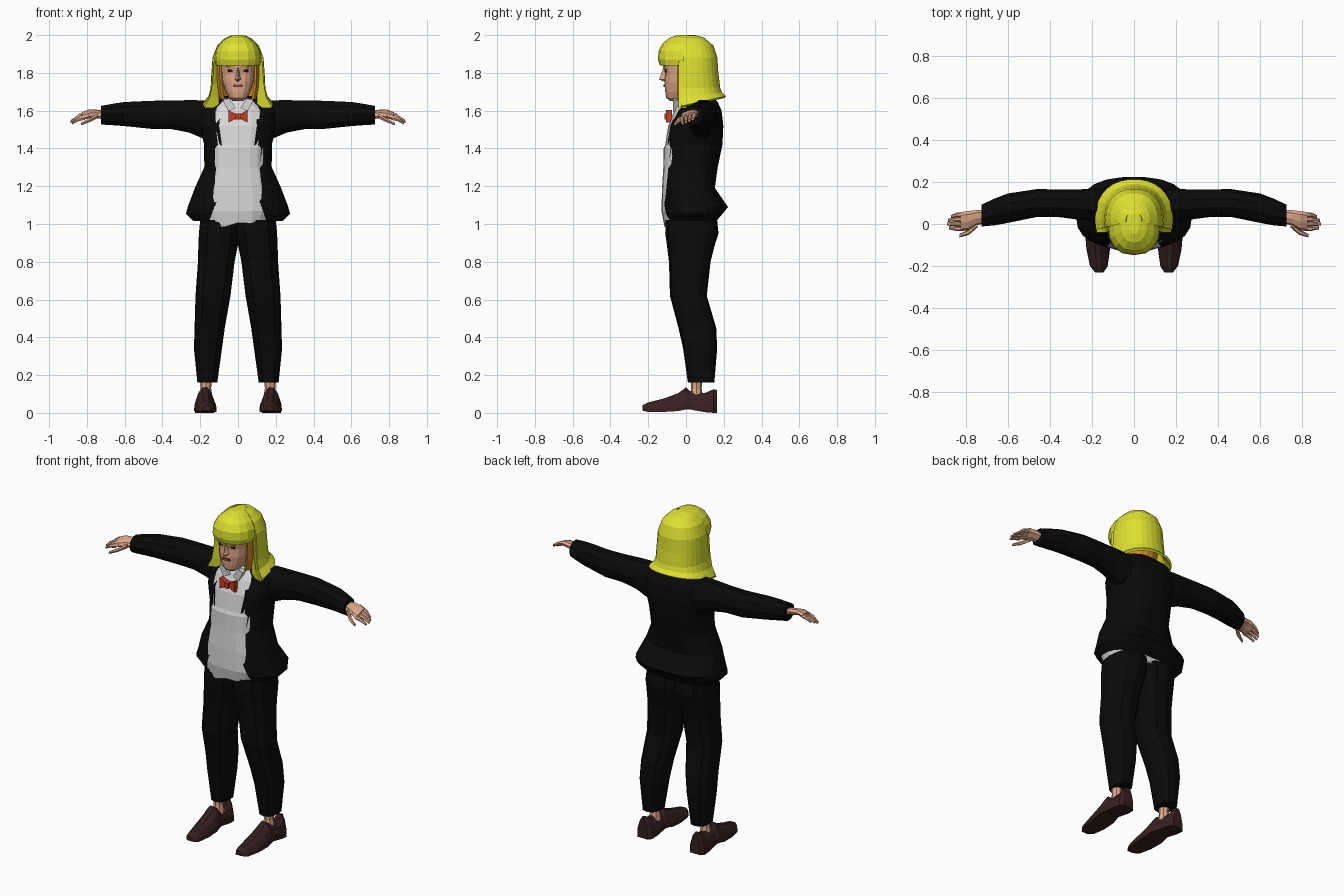
import bpy, bmesh, math
from mathutils import Vector


def material(name, rgb):
    m = bpy.data.materials.new(name)
    m.diffuse_color = (*rgb, 1)
    return m


BLACK = material("suit black", (0.003, 0.003, 0.003))
WHITE = material("shirt white", (0.68, 0.68, 0.68))
SKIN = material("skin", (0.73, 0.39, 0.25))
YELLOW = material("hair yellow", (0.72, 0.75, 0.03))
AMBER = material("under hair amber", (0.6, 0.25, 0.02))
BROWN = material("shoe brown", (0.038, 0.014, 0.015))
RED = material("bow red", (0.55, 0.045, 0.02))
LIP = material("lip", (0.25, 0.06, 0.04))
DARK = material("eye dark", (0.012, 0.008, 0.006))


def spow(v, e):
    return math.copysign(abs(v) ** e, v)


def oval(c, u, v, n=14, e=0.85, start=0.0, end=None):
    """Superellipse ring around c with half axes u and v; an arc if end is given."""
    c, u, v = Vector(c), Vector(u), Vector(v)
    count = n if end is None else n - 1
    span = 2 * math.pi if end is None else end - start
    return [c + u * spow(math.cos(start + span * i / count), e)
            + v * spow(math.sin(start + span * i / count), e) for i in range(n)]


def flat(z, rx, yf, yb, n=14, e=0.85, cx=0.0, **k):
    """Horizontal ring from its front and back limits."""
    return oval((cx, (yf + yb) / 2, z), (rx, 0, 0), (0, (yb - yf) / 2, 0), n, e, **k)


def loft(name, rings, mat, closed=True, mirror=False, thick=0.0):
    bm = bmesh.new()
    rows = [[bm.verts.new(p) for p in r] for r in rings]
    n = len(rows[0])
    for a, b in zip(rows, rows[1:]):
        for i in range(n if closed else n - 1):
            j = (i + 1) % n
            bm.faces.new((a[i], a[j], b[j], b[i]))
    if closed:
        bm.faces.new(rows[0])
        bm.faces.new(rows[-1])
    bmesh.ops.recalc_face_normals(bm, faces=bm.faces)
    me = bpy.data.meshes.new(name)
    bm.to_mesh(me)
    bm.free()
    me.materials.append(mat)
    ob = bpy.data.objects.new(name, me)
    bpy.context.collection.objects.link(ob)
    if mirror:
        ob.modifiers.new("mirror", "MIRROR").use_clip = False
    if thick:
        s = ob.modifiers.new("thickness", "SOLIDIFY")
        s.thickness, s.offset = thick, 0
    return ob


def tube(name, pts, mat, n=6, mirror=True):
    """Tapered limb along x: each point is (x, y, z, half depth, half height)."""
    return loft(name, [oval((x, y, z), (0, ry, 0), (0, 0, rz), n, 1) for x, y, z, ry, rz in pts],
                mat, mirror=mirror)


def plate(name, x, y, z, w, h, mat, mirror=False, d=0.008):
    r = [[Vector((x + sx * w / 2, yy, z + sz * h / 2)) for sx, sz in
          ((-1, -1), (1, -1), (1, 1), (-1, 1))] for yy in (y - d / 2, y + d / 2)]
    return loft(name, r, mat, mirror=mirror)


# Trousers: one leg, mirrored (z, inner x, outer x, front y, back y)
leg = [(0.16, .11, .215, .01, .15), (0.34, .085, .233, -.015, .165), (0.45, .07, .23, -.04, .16),
       (0.62, .04, .225, -.085, .11), (0.80, .018, .212, -.09, .13), (0.88, .002, .21, -.1, .15),
       (0.95, -.01, .207, -.11, .172), (1.02, -.01, .2, -.108, .165)]
loft("trousers", [flat(z, (b - a) / 2, f, k, 12, .8, (a + b) / 2) for z, a, b, f, k in leg],
     BLACK, mirror=True)

# Ankles and shoes
loft("ankle", [flat(z, r, .055 - r, .055 + r, 8, 1, .17) for z, r in ((.08, .035), (.13, .028), (.24, .035))],
     SKIN, mirror=True)
shoe = [(-.23, .165, .02, .012, .04), (-.2, .167, .042, .005, .055), (-.12, .17, .056, .005, .075),
        (-.04, .173, .06, .01, .105), (0, .175, .054, .018, .135), (.02, .175, .05, .018, .115),
        (.1, .177, .052, .004, .105), (.145, .178, .05, 0, .125), (.165, .178, .034, 0, .12)]
prof = ((-1, 0), (1, 0), (.95, .35), (.65, .75), (.25, 1), (-.25, 1), (-.65, .75), (-.95, .35))
loft("shoe", [[Vector((x + p * w, y, b + q * (t - b))) for p, q in prof] for y, x, w, b, t in shoe],
     BROWN, mirror=True)

# Jacket: shell open at the front (z, half width, front, back, opening half width)
E = 0.8
coat = [(1.02, .235, -.1, .16, .15), (1.055, .272, -.115, .19, .14), (1.09, .262, -.12, .22, .125),
        (1.19, .225, -.115, .15, .08), (1.30, .175, -.11, .165, .068), (1.42, .175, -.105, .19, .085),
        (1.52, .2, -.09, .195, .1), (1.60, .2, -.05, .185, .088), (1.645, .16, -.01, .165, .07),
        (1.675, .09, .0, .13, .05)]
rings = []
for z, rx, f, b, w in coat:
    a = math.acos((w / rx) ** (1 / E))
    rings.append(flat(z, rx, f, b, 20, E, start=-a, end=math.pi + a))
loft("jacket", rings, BLACK, closed=False, thick=.008)

# Shirt with an uneven hem
shirt = [(1.0, .17, -.118, .13), (1.07, .19, -.13, .14), (1.19, .18, -.127, .12), (1.30, .155, -.12, .13),
         (1.40, .155, -.118, .15), (1.42, .155, -.11, .15), (1.52, .175, -.094, .16),
         (1.60, .16, -.062, .15), (1.64, .1, -.045, .12), (1.665, .075, -.03, .1)]
rings = [flat(z, rx, f, b, 20, .75) for z, rx, f, b in shirt]
for i, p in enumerate(rings[0]):
    p.z += .13 * p.x + (.006 if i % 2 else -.006)
loft("shirt", rings, WHITE)
loft("collar_wing", [[Vector((x, y, z)) for x, z in ((.012, 1.615), (.05, 1.595), (.082, 1.655), (.05, 1.665))]
                     for y in (-.068, -.04)], WHITE, mirror=True)

# Bow tie
loft("bow_tie", [[Vector((x, y, 1.57 + s * h)) for y, s in ((-.105, -1), (-.105, 1), (-.075, 1), (-.075, -1))]
                 for x, h in ((-.05, .033), (-.014, .014), (.014, .014), (.05, .033))], RED)
plate("bow_knot", 0, -.105, 1.57, .024, .032, RED, d=.02)

# Sleeves
tube("sleeve", [(.1, .09, 1.55, .075, .1), (.19, .09, 1.555, .08, .105), (.26, .092, 1.57, .072, .09),
                (.35, .098, 1.578, .066, .08), (.46, .1, 1.578, .066, .078), (.6, .075, 1.582, .07, .067),
                (.66, .058, 1.58, .064, .06), (.725, .04, 1.576, .052, .052)], BLACK, 10)

# Hands: palm, four fingers and a thumb, sloping down to the front
palm = [(.70, .035, 1.575, .03, .022), (.75, .03, 1.583, .036, .02), (.79, .015, 1.583, .046, .018),
        (.825, .012, 1.572, .044, .014)]
loft("palm", [oval((x, y, z), (0, a, a * .3), (0, -.004, b), 8, .9) for x, y, z, a, b in palm],
     SKIN, mirror=True)
for i, length in enumerate((.06, .068, .064, .05)):
    y, z = -.022 + .022 * i, 1.562 + .007 * i
    tube("finger_%d" % (i + 1), [(.81, y, z, .012, .012), (.815 + length * .5, y, z - .008, .011, .011),
                                 (.82 + length, y * .8, z - .03, .007, .007)], SKIN)
tube("thumb", [(.745, .0, 1.572, .018, .014), (.785, -.038, 1.55, .014, .012),
               (.83, -.056, 1.53, .008, .008)], SKIN)

# Neck and head
loft("neck", [flat(z, r, .025 - r, .025 + r, 10, 1) for z, r in ((1.6, .068), (1.66, .055), (1.74, .055))], SKIN)
face = [(1.652, .028, -.085, -.02), (1.668, .048, -.105, .02), (1.70, .066, -.11, .05),
        (1.75, .083, -.113, .08), (1.80, .09, -.111, .09), (1.83, .092, -.12, .1), (1.87, .095, -.125, .1)]
loft("head", [flat(z, rx, f, b, 16, .82) for z, rx, f, b in face], SKIN)
loft("nose", [[Vector((-w, -.1, z)), Vector((0, y, z)), Vector((w, -.1, z))]
              for z, w, y in ((1.755, .012, -.118), (1.765, .021, -.143), (1.785, .015, -.135), (1.83, .009, -.12))],
     SKIN)
plate("eye", .04, -.107, 1.812, .024, .012, DARK, True)
plate("eyebrow", .042, -.114, 1.835, .04, .007, AMBER, True)
plate("lips", 0, -.114, 1.732, .05, .012, LIP)

# Amber hair lining beside the face
under = [(1.66, .092), (1.72, .105), (1.80, .11), (1.87, .112)]
loft("under_hair", [flat(z, r, -.09, .13, 14, .9, start=-.6, end=math.pi + .6) for z, r in under],
     AMBER, closed=False, thick=.012)

# Fringe cap
cap = [(1.84, .117, -.138, .1), (1.87, .125, -.148, .13), (1.915, .12, -.146, .14), (1.955, .098, -.125, .13),
       (1.985, .062, -.088, .1), (2.0, .025, -.045, .05)]
loft("fringe", [flat(z, rx, f, b, 16, .85) for z, rx, f, b in cap], YELLOW)

# Long hair around the sides and back, flared at the hem
long_hair = [(1.992, .035, .05), (1.975, .07, .1), (1.94, .105, .14), (1.88, .128, .16), (1.80, .134, .165),
             (1.72, .138, .175), (1.675, .15, .185), (1.635, .18, .208)]
rings = [oval((0, .02, z), (rx, 0, 0), (0, b - .02, 0), 18, .88, -.2, math.pi + .2)
         for z, rx, b in long_hair]
for ring, k in ((rings[-1], .22), (rings[-2], .12)):
    for p in ring:
        p.z += k * (p.y - .04)
loft("long_hair", rings, YELLOW, closed=False, thick=.014)
# Front locks folding inward over the collar
loft("front_lock", [[Vector((a, -.012, z)), Vector((b, -.04, z)), Vector((b, .0, z)), Vector((a + .02, .02, z))]
                    for z, a, b in ((1.86, .105, .128), (1.74, .108, .137), (1.67, .1, .15), (1.615, .1, .178))],
     YELLOW, mirror=True)
